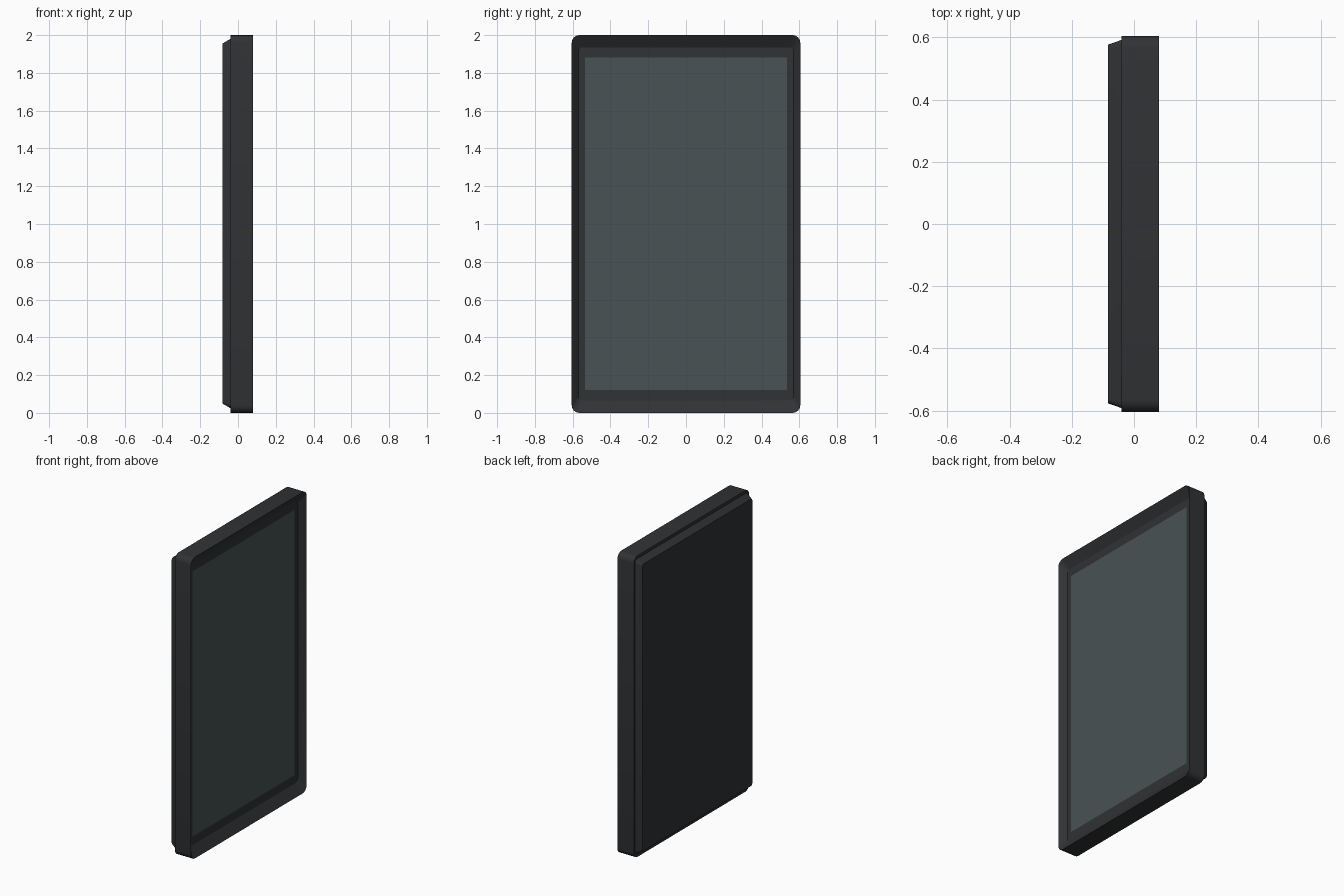
import bpy, bmesh
from math import sin, cos, pi

if "Cube" in bpy.data.objects:
    bpy.data.objects.remove(bpy.data.objects["Cube"])


def material(name, colour):
    m = bpy.data.materials.new(name)
    m.diffuse_color = colour
    m.use_nodes = True
    m.node_tree.nodes["Principled BSDF"].inputs["Base Color"].default_value = m.diffuse_color
    return m


def ring(bm, x, half_y, z0, z1, r, seg=4):
    """Rounded rectangle of vertices in the plane at x."""
    corners = [(half_y - r, z1 - r), (-half_y + r, z1 - r),
               (-half_y + r, z0 + r), (half_y - r, z0 + r)]
    verts = []
    for i, (cy, cz) in enumerate(corners):
        for k in range(seg + 1):
            a = (i + k / seg) * pi / 2
            verts.append(bm.verts.new((x, cy + r * cos(a), cz + r * sin(a))))
    return verts


def loft(name, rings, mat, cap_first=True, cap_last=False):
    bm = bmesh.new()
    loops = [ring(bm, *p) for p in rings]
    for a, b in zip(loops, loops[1:]):
        n = len(a)
        for i in range(n):
            j = (i + 1) % n
            bm.faces.new((a[i], a[j], b[j], b[i]))
    if cap_first:
        bm.faces.new(loops[0][::-1])
    if cap_last:
        bm.faces.new(loops[-1])
    mesh = bpy.data.meshes.new(name)
    bm.to_mesh(mesh)
    bm.free()
    mesh.materials.append(mat)
    ob = bpy.data.objects.new(name, mesh)
    bpy.context.collection.objects.link(ob)
    bpy.context.view_layer.objects.active = ob
    ob.select_set(True)
    bpy.ops.object.shade_smooth_by_angle(angle=0.5)
    ob.select_set(False)
    return ob


casing = material("casing_dark", (0.03, 0.032, 0.034, 1))
glass = material("screen_glass", (0.065, 0.085, 0.087, 0.9))

# Outer frame: flat back, straight sides, sloped bezel and flat inner border
loft("frame", [
    (-0.04, 0.605, 0.0, 2.0, 0.04),
    (0.08, 0.605, 0.0, 2.0, 0.04),
    (0.04, 0.57, 0.065, 1.935, 0.025),
    (0.04, 0.535, 0.122, 1.882, 0.001),
], casing)

# Raised back cover with chamfered border
loft("back_cover", [
    (-0.083, 0.577, 0.05, 1.955, 0.015),
    (-0.04, 0.592, 0.025, 1.98, 0.02),
], casing)

# Screen pane set into the bezel
bm = bmesh.new()
bm.faces.new([bm.verts.new((0.04, y, z)) for y, z in
              ((-0.535, 0.122), (0.535, 0.122), (0.535, 1.882), (-0.535, 1.882))])
mesh = bpy.data.meshes.new("screen")
bm.to_mesh(mesh)
bm.free()
mesh.materials.append(glass)
bpy.context.collection.objects.link(bpy.data.objects.new("screen", mesh))
